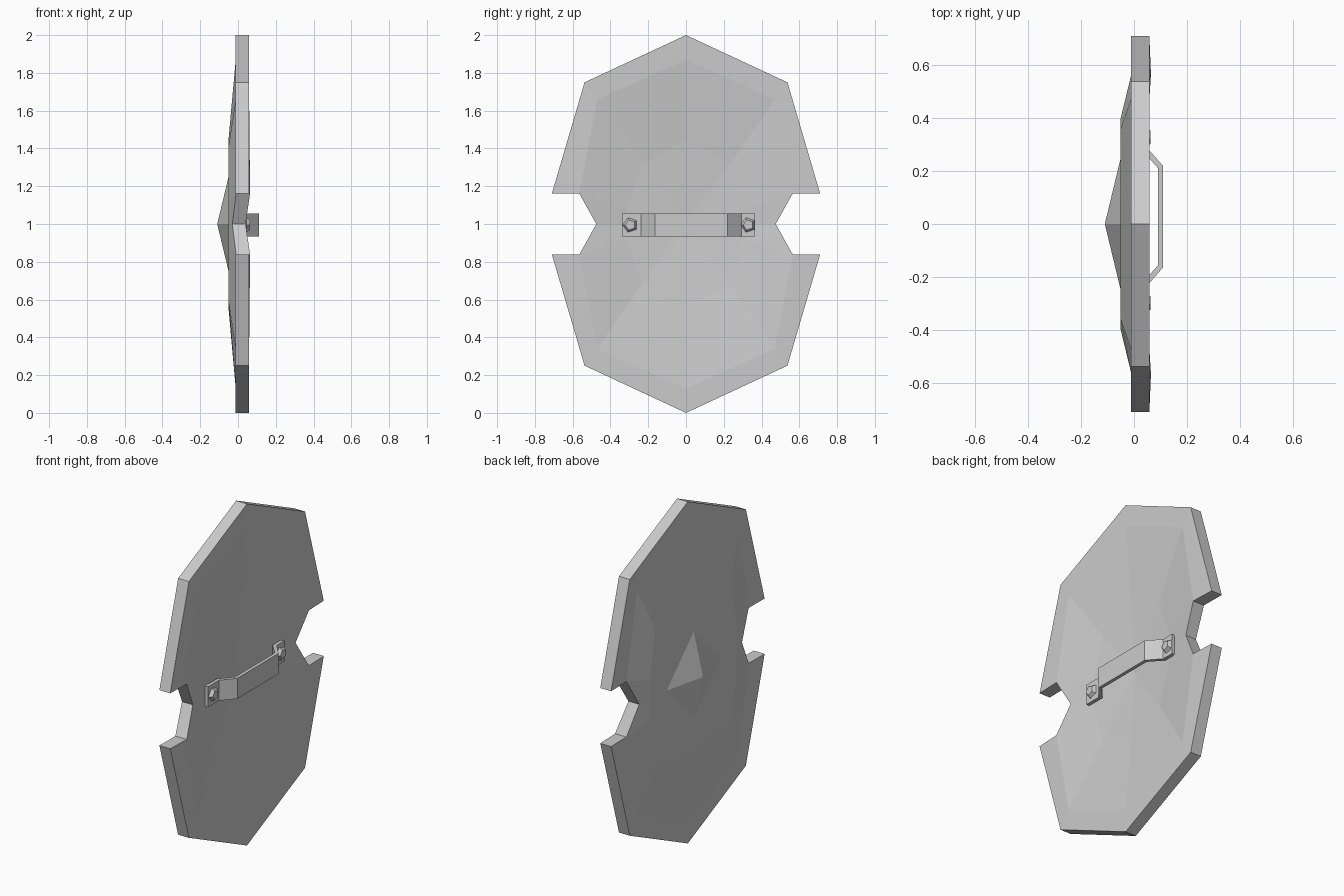
import bpy, bmesh
from math import pi
from mathutils import Matrix

cube = bpy.data.objects.get("Cube")
if cube:
    bpy.data.objects.remove(cube, do_unlink=True)

grey = bpy.data.materials.new("plain grey")
grey.use_nodes = True
grey.diffuse_color = (0.6, 0.6, 0.6, 1)
grey.node_tree.nodes["Principled BSDF"].inputs["Base Color"].default_value = (0.6, 0.6, 0.6, 1)
MID = 1.0  # height of the shield centre


def finish(bm, name):
    bmesh.ops.recalc_face_normals(bm, faces=bm.faces)
    mesh = bpy.data.meshes.new(name)
    bm.to_mesh(mesh)
    bm.free()
    mesh.materials.append(grey)
    obj = bpy.data.objects.new(name, mesh)
    bpy.context.collection.objects.link(obj)
    return obj


def ring(bm, quarter):
    """Mirror a quarter outline (x, y, z) from top to side into a full ring of 12."""
    top, a, b, side = quarter
    pts = [top, a, b, side]
    pts += [(x, y, -z) for x, y, z in (b, a, top)]
    pts += [(x, -y, z) for x, y, z in pts[5:0:-1]]
    return [bm.verts.new((x, y, z + MID)) for x, y, z in pts]


def skin(bm, rings, apex):
    """Fill one side of the shield, leaving the side notches open in the rim."""
    centre = bm.verts.new((apex, 0, MID))
    for i in range(12):
        j = (i + 1) % 12
        for level, (p, q) in enumerate(zip(rings, rings[1:])):
            if level == 0 and (i % 6 in (2, 3)):
                continue
            bm.faces.new((p[i], p[j], q[j], q[i]))
        bm.faces.new((rings[-1][i], rings[-1][j], centre))


# Shield: faceted convex side, shallow hollow side and edge walls
bm = bmesh.new()


def rim(x):
    return [(x, 0, 1.0), (x, 0.537, 0.75), (x, 0.71, 0.162), (x, 0.6, 0)]


def inset(x, bump, notch):
    return [(x, 0, 0.87), (x, 0.47, 0.66), (bump, 0.565, 0.162), (notch, 0.475, 0)]


F = -0.05
plateau = [(F, 0, 0.45), (F, 0.36, 0.41), (F, 0.4, 0.12), (F, 0.4, 0)]
boss = [(F, 0, 0.25), (F, 0.125, 0.125), (F, 0.22, 0.03), (F, 0.25, 0)]
H = 0.02
hollow = [(H, 0, 0.44), (H, 0.235, 0.32), (H, 0.31, 0.08), (H, 0.33, 0)]

front = [ring(bm, q) for q in (rim(-0.012), inset(-0.012, -0.01, -0.03), plateau, boss)]
back = [ring(bm, q) for q in (rim(0.058), inset(0.058, 0.064, 0.04), hollow)]
skin(bm, front, -0.11)
skin(bm, back, -0.005)


def edge_path(rings):
    path = []
    for i in range(12):
        if i % 6 == 3:
            path.append(rings[1][i])
        elif i % 6 == 2:
            path += [rings[0][i], rings[1][i]]
        elif i % 6 == 4:
            path += [rings[1][i], rings[0][i]]
        else:
            path.append(rings[0][i])
    return path


pf, pb = edge_path(front), edge_path(back)
for i in range(len(pf)):
    j = (i + 1) % len(pf)
    bm.faces.new((pf[i], pf[j], pb[j], pb[i]))
bmesh.ops.delete(bm, geom=[v for v in bm.verts if not v.link_faces], context='VERTS')
finish(bm, "shield_plate")

# Grip: bent flat strap
bm = bmesh.new()
path = [(0.034, -0.34), (0.034, -0.235), (0.1, -0.16), (0.1, 0.215), (0.034, 0.29), (0.034, 0.365)]
rows = [[bm.verts.new((x, y, z)) for z in (0.935, 1.055)] for x, y in path]
for p, q in zip(rows, rows[1:]):
    bm.faces.new((p[0], q[0], q[1], p[1]))
grip = finish(bm, "grip_strap")
mod = grip.modifiers.new("thickness", 'SOLIDIFY')
mod.thickness = 0.02
mod.offset = 0
mod.use_even_offset = True

# Rivets: five-sided tapered heads on the strap feet
for name, y in (("rivet_front", -0.295), ("rivet_back", 0.33)):
    bm = bmesh.new()
    bmesh.ops.create_cone(bm, cap_ends=True, segments=5, radius1=0.045, radius2=0.028, depth=0.025,
                          matrix=Matrix.Translation((0.05, y, 0.995)) @ Matrix.Rotation(pi / 2, 4, 'Y')
                          @ Matrix.Rotation(pi / 2 * 2, 4, 'Z'))
    finish(bm, name)
